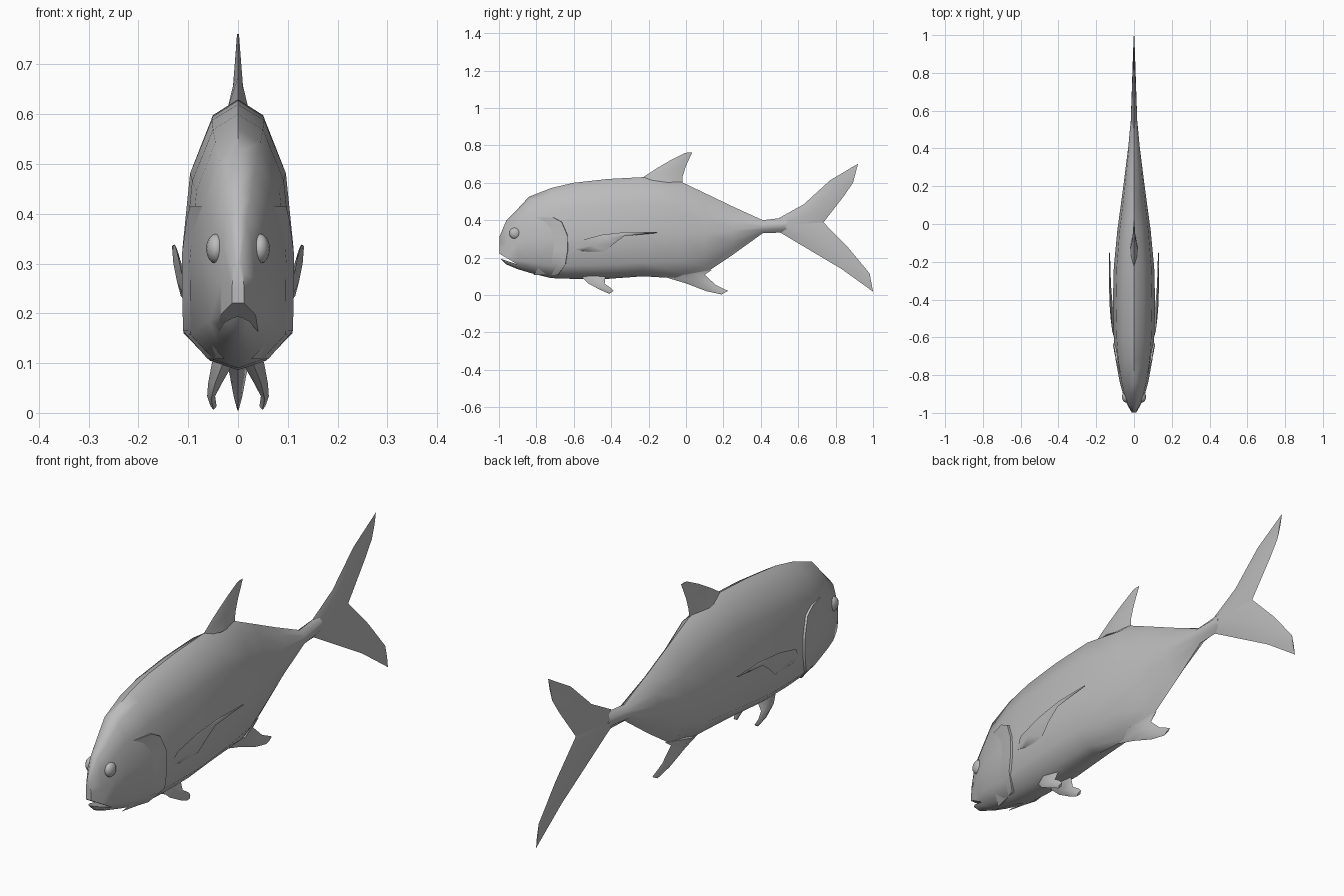
import bpy, bmesh
from mathutils import Vector
from mathutils.bvhtree import BVHTree

if "Cube" in bpy.data.objects:
    bpy.data.objects.remove(bpy.data.objects["Cube"])

grey = bpy.data.materials.new("fish_grey")
grey.use_nodes = True
GREY = (0.5, 0.5, 0.5, 1)
grey.diffuse_color = GREY
grey.node_tree.nodes["Principled BSDF"].inputs["Base Color"].default_value = GREY


def finish(name, bm, angle=0.9):
    bmesh.ops.recalc_face_normals(bm, faces=bm.faces)
    mesh = bpy.data.meshes.new(name)
    bm.to_mesh(mesh)
    bm.free()
    mesh.materials.append(grey)
    ob = bpy.data.objects.new(name, mesh)
    bpy.context.collection.objects.link(ob)
    smooth(ob, angle)
    return ob


def smooth(ob, angle=0.9):
    bpy.ops.object.select_all(action='DESELECT')
    ob.select_set(True)
    bpy.context.view_layer.objects.active = ob
    bpy.ops.object.shade_smooth_by_angle(angle=angle)


def loft(name, rings, angle=0.9):
    """Skin closed rings of points and cap both ends."""
    bm = bmesh.new()
    loops = [[bm.verts.new(p) for p in ring] for ring in rings]
    n = len(loops[0])
    for a, b in zip(loops, loops[1:]):
        for i in range(n):
            j = (i + 1) % n
            bm.faces.new((a[i], a[j], b[j], b[i]))
    bm.faces.new(loops[0])
    bm.faces.new(loops[-1][::-1])
    return finish(name, bm, angle)


def blade(name, stations, side=1):
    """Fin from (leading y, z), (trailing y, z), centre x, half thickness."""
    rings = []
    for (ly, lz), (ty, tz), x, t in stations:
        my, mz = ly * .55 + ty * .45, lz * .55 + tz * .45
        rings.append([(side * x, ly, lz), (side * (x + t), my, mz),
                      (side * x, ty, tz), (side * (x - t), my, mz)])
    return loft(name, rings, 1.2)


# Body: y, bottom, top, half width, blend toward the keeled rear profile
FULL = [(0, 1), (.47, .94), (.86, .74), (1, .45), (.98, .14), (.5, .035), (0, 0)]
KEEL = [(0, 1), (.4, .9), (.85, .7), (1, .5), (.75, .26), (.25, .1), (0, 0)]
STATIONS = [
    (-.998, .2, .31, .012, 0), (-.96, .163, .4, .034, 0),
    (-.9, .138, .46, .058, 0), (-.84, .12, .525, .075, 0),
    (-.72, .09, .572, .097, 0), (-.6, .086, .6, .107, 0),
    (-.42, .086, .62, .112, 0), (-.23, .1, .63, .107, 0),
    (-.03, .088, .607, .088, .3), (.1, .115, .545, .07, .8),
    (.25, .215, .473, .05, 1), (.41, .33, .4, .03, 1),
    (.54, .335, .415, .018, 1)]
rings = []
for y, bottom, top, width, k in STATIONS:
    half = [(width * (a[0] * (1 - k) + b[0] * k), y,
             bottom + (top - bottom) * (a[1] * (1 - k) + b[1] * k))
            for a, b in zip(FULL, KEEL)]
    rings.append(half + [(-x, y, z) for x, y, z in half[-2:0:-1]])
body = loft("body", rings)
skin = BVHTree.FromObject(body, bpy.context.evaluated_depsgraph_get())

# Open mouth, cut as a wedge
MOUTH = [(-1.03, .24), (-.9, .163), (-1.03, .207)]
cutter = loft("mouth_cutter", [[(x, y, z) for y, z in MOUTH] for x in (-.2, .2)])
cutter.hide_render = True
cut = body.modifiers.new("mouth", 'BOOLEAN')
cut.object = cutter
cut.solver = 'EXACT'
bpy.context.view_layer.objects.active = body
bpy.ops.object.modifier_apply(modifier="mouth")
bpy.data.objects.remove(cutter)
smooth(body)


def skin_x(y, z):
    hit = skin.ray_cast(Vector((1, y, z)), Vector((-1, 0, 0)))[0]
    return hit.x if hit else 0.03


# Gill covers: plates following the skin, raised along the rear edge
GILL = [(-.71, .415), (-.665, .39), (-.635, .32), (-.633, .24), (-.645, .165), (-.685, .108)]
PECTORAL = [((-.6, .245), (-.5, .225), .106, .004), ((-.57, .29), (-.43, .235), .115, .008),
            ((-.45, .322), (-.385, .275), .122, .008), ((-.31, .338), (-.33, .315), .127, .005),
            ((-.15, .337), (-.16, .331), .13, .003)]
PELVIC = [((-.56, .1), (-.43, .105), .03, .022), ((-.52, .06), (-.435, .06), .046, .014),
          ((-.46, .028), (-.405, .04), .054, .008), ((-.41, .006), (-.388, .022), .049, .006)]
for side, word in ((1, "left"), (-1, "right")):
    bm = bmesh.new()
    rows = []
    for y, z in GILL:
        x = skin_x(y, z)
        pts = [(skin_x(y - .13, z) - .004, y - .13), (skin_x(y - .05, z) + .004, y - .05),
               (x + .009, y), (x - .01, y + .004)]
        rows.append([bm.verts.new((side * px, py, z)) for px, py in pts])
    for a, b in zip(rows, rows[1:]):
        for i in range(3):
            bm.faces.new((a[i], a[i + 1], b[i + 1], b[i]))
    bm.faces.new(rows[0])
    bm.faces.new(rows[-1][::-1])
    for a, b in zip(rows, rows[1:]):
        bm.faces.new((a[0], b[0], b[3], a[3]))
    finish(word + "_gill_cover", bm)

    # Eyes
    bpy.ops.mesh.primitive_uv_sphere_add(segments=12, ring_count=8, radius=1,
                                         location=(side * .044, -.915, .33))
    eye = bpy.context.object
    eye.name = word + "_eye"
    eye.scale = (.02, .03, .03)
    eye.data.materials.append(grey)
    smooth(eye, 1.2)

    # Paired fins
    blade(word + "_pectoral_fin", PECTORAL, side)
    blade(word + "_pelvic_fin", PELVIC, side)

# Single fins
blade("dorsal_fin", [((-.24, .622), (-.02, .59), 0, .022), ((-.16, .675), (-.018, .635), 0, .01),
                     ((-.08, .722), (0, .69), 0, .006), ((-.005, .76), (.033, .762), 0, .002)])
blade("anal_fin", [((-.1, .092), (.14, .135), 0, .03), ((0, .062), (.1, .108), 0, .018),
                   ((.11, .02), (.16, .053), 0, .009), ((.19, .003), (.225, .022), 0, .003)])
blade("upper_tail_lobe", [((.5, .413), (.55, .337), 0, .018), ((.63, .485), (.735, .388), 0, .012),
                          ((.77, .613), (.845, .53), 0, .007), ((.92, .702), (.893, .6), 0, .002)])
blade("lower_tail_lobe", [((.5, .336), (.55, .413), 0, .018), ((.67, .235), (.735, .388), 0, .012),
                          ((.83, .14), (.87, .25), 0, .007), ((1, .018), (.982, .115), 0, .002)])
